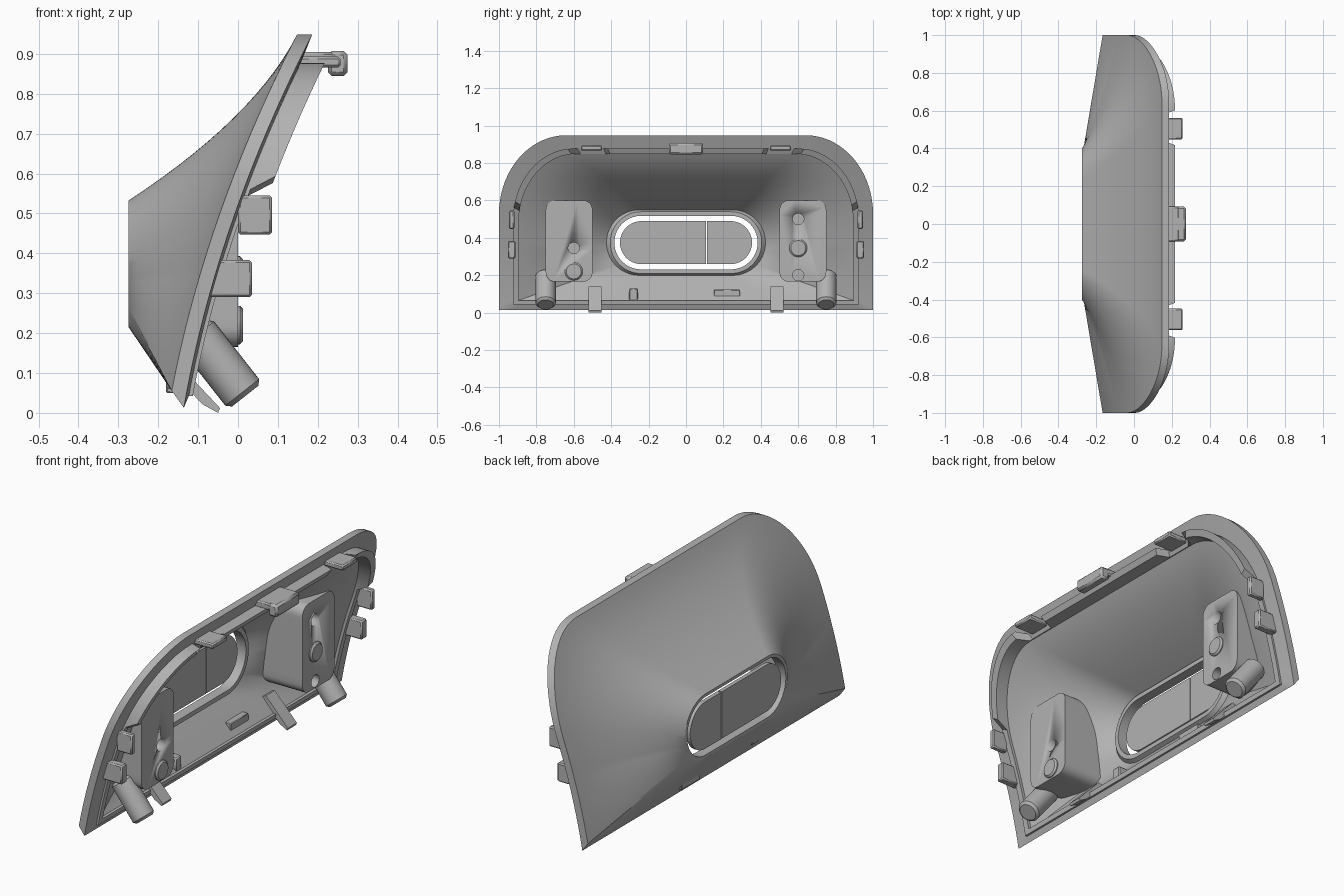
import bpy, bmesh, math
from mathutils import Vector, Matrix
from mathutils.bvhtree import BVHTree

cube = bpy.data.objects.get("Cube")
if cube:
    bpy.data.objects.remove(cube)

grey = bpy.data.materials.new("plain_grey")
grey.use_nodes = True
grey.diffuse_color = (0.45, 0.45, 0.45, 1)
grey.node_tree.nodes["Principled BSDF"].inputs["Base Color"].default_value = (0.45, 0.45, 0.45, 1)

PORT_Z = 0.374
N_FLAT, N_BEND, N_SIDE, N_ARC, N_TOP = 10, 10, 24, 18, 26


def finish(name, bm, bevel=0):
    bmesh.ops.recalc_face_normals(bm, faces=bm.faces)
    mesh = bpy.data.meshes.new(name)
    bm.to_mesh(mesh)
    bm.free()
    mesh.materials.append(grey)
    for p in mesh.polygons:
        p.use_smooth = True
    mesh.set_sharp_from_angle(angle=math.radians(30))
    obj = bpy.data.objects.new(name, mesh)
    bpy.context.scene.collection.objects.link(obj)
    if bevel:
        mod = obj.modifiers.new("bevel", 'BEVEL')
        mod.width, mod.segments = bevel, 1
    return obj


def spread(a, b, n):
    return [a + (b - a) * i / n for i in range(n)]


def mirrored(half):
    return half + [(-y, z) for y, z in half[-2:0:-1]]


def rim(d, bottom):
    """Arched outline inset by d, from bottom centre round and back."""
    w, top = 1 - d, 0.948 - d * 0.95
    a, b = 0.36 - d * 0.5, 0.42 - d * 0.5
    half = [(y, bottom) for y in spread(0, w, N_FLAT + N_BEND)]
    half += [(w, z) for z in spread(bottom, top - b, N_SIDE)]
    half += [(w - a + a * math.cos(t), top - b + b * math.sin(t))
             for t in spread(0, math.pi / 2, N_ARC)]
    half += [(y, top) for y in spread(w - a, 0, N_TOP)] + [(0, top)]
    return mirrored(half)


def stadium(w, r):
    """Pill outline with the same point count as the rim."""
    s = w - r
    half = [(y, PORT_Z - r) for y in spread(0, s, N_FLAT)]
    angles = (spread(-math.pi / 2, -math.pi / 4, N_BEND)
              + spread(-math.pi / 4, 0, N_SIDE) + spread(0, math.pi / 2, N_ARC))
    half += [(s + r * math.cos(t), PORT_Z + r * math.sin(t)) for t in angles]
    half += [(y, PORT_Z + r) for y in spread(s, 0, N_TOP)] + [(0, PORT_Z + r)]
    return mirrored(half)


def lean(z):
    return -0.176 + 0.171 * z + 0.18 * z * z


def ridge(y, z):
    """Height of the inner ridge: tall over the arch, with clip gaps."""
    if z < 0.57:
        return 0.01
    return 0.0 if z > 0.8 and 0.42 < abs(y) < 0.59 else 0.06


def flat(points, x):
    return [Vector((x, y, z)) for y, z in points]


def leaning(points, dx, extra=lambda y, z: 0):
    return [Vector((lean(z) + dx + extra(y, z), y, z)) for y, z in points]


def blend(inner, outer, steps):
    """Rings between two outlines, hollowed at the top and sides."""
    rings = []
    for i in range(1, steps):
        s = i / steps
        ring = []
        for p, q in zip(inner, outer):
            k = 0.5 * min(1, max(0, (q.z - 0.06) / 0.3))
            v = p.lerp(q, s)
            v.x = p.x + (q.x - p.x) * (s + k * s * (1 - s))
            ring.append(v)
        rings.append(ring)
    return rings


# Shell: one closed skin from the port, over the front, round the rim, back inside
front_in = flat(stadium(0.40, 0.158), -0.275)
front_out = leaning(rim(0, 0.055), 0)
back_in = flat(stadium(0.425, 0.175), -0.245)
back_out = leaning(rim(0.105, 0.065), 0.04)
rings = [flat(stadium(0.383, 0.143), -0.225), flat(stadium(0.383, 0.143), -0.275), front_in]
rings += blend(front_in, front_out, 14) + [front_out]
rings += [leaning(rim(0, 0.013), 0.038), leaning(rim(0.075, 0.042), 0.045),
          leaning(rim(0.075, 0.042), 0.045, ridge), leaning(rim(0.105, 0.065), 0.045, ridge), back_out]
rings += blend(back_in, back_out, 14)[::-1]
rings += [back_in, flat(stadium(0.405, 0.165), -0.225)]

bm = bmesh.new()
loops = [[bm.verts.new(v) for v in ring] for ring in rings]
count = len(loops[0])
for a, b in zip(loops, loops[1:] + loops[:1]):
    for i in range(count):
        j = (i + 1) % count
        bm.faces.new((a[i], a[j], b[j], b[i]))
tree = BVHTree.FromBMesh(bm)
finish("shell", bm)


def prism(name, points, x0, x1, bevel=0):
    """Outline in y and z swept along x; x0 may be a list of depths."""
    depths = x0 if isinstance(x0, list) else [x0] * len(points)
    bm = bmesh.new()
    a = [bm.verts.new((d, y, z)) for d, (y, z) in zip(depths, points)]
    b = [bm.verts.new((x1, y, z)) for y, z in points]
    for i in range(len(a)):
        j = (i + 1) % len(a)
        bm.faces.new((a[i], a[j], b[j], b[i]))
    bm.faces.new(a)
    bm.faces.new(b)
    return finish(name, bm, bevel)


def box(name, x, y, z, bevel=0.006):
    y0, y1 = sorted(y)
    return prism(name, [(y0, z[0]), (y1, z[0]), (y1, z[1]), (y0, z[1])], x[0], x[1], bevel)


def rod(name, start, end, r, bevel=0.008):
    start, end = Vector(start), Vector(end)
    axis = end - start
    bm = bmesh.new()
    turn = axis.to_track_quat('Z', 'Y').to_matrix().to_4x4()
    bmesh.ops.create_cone(bm, cap_ends=True, segments=32, radius1=r, radius2=r, depth=axis.length,
                          matrix=Matrix.Translation((start + end) / 2) @ turn)
    obj = finish(name, bm, bevel)
    if bevel:
        obj.modifiers["bevel"].limit_method = 'ANGLE'
    return obj


# Two plates filling the port, with a fine joint
R = 0.115
for name, side, joint in (("wide_plate", -1, 0.107), ("narrow_plate", 1, 0.113)):
    pts = [(side * (0.353 - R + R * math.cos(t)), PORT_Z + R * math.sin(t))
           for t in [math.radians(a) for a in range(-90, 91, 6)]]
    prism(name, pts + [(joint, PORT_Z + R), (joint, PORT_Z - R)], -0.27, -0.25)


# Mounting blocks reaching back to the shell, with drilled holes
def rounded_rect(y0, y1, z0, z1, r):
    corners = [(y1 - r, z0 + r, -90), (y1 - r, z1 - r, 0), (y0 + r, z1 - r, 90), (y0 + r, z0 + r, 180)]
    pts = [(y + r * math.cos(math.radians(a + d)), z + r * math.sin(math.radians(a + d)))
           for y, z, a in corners for d in range(0, 91, 15)]
    out = []
    for p, q in zip(pts, pts[1:] + pts[:1]):
        n = max(1, round(math.dist(p, q) / 0.03))
        out += [(p[0] + (q[0] - p[0]) * i / n, p[1] + (q[1] - p[1]) * i / n) for i in range(n)]
    return out


def drill(obj, y, z):
    cutter = rod("drill_cutter", (-0.06, y, z), (0.05, y, z), 0.03, 0)
    cutter.hide_render = True
    mod = obj.modifiers.new("hole", 'BOOLEAN')
    mod.operation, mod.object, mod.solver = 'DIFFERENCE', cutter, 'EXACT'
    graph = bpy.context.evaluated_depsgraph_get()
    mesh = bpy.data.meshes.new_from_object(obj.evaluated_get(graph))
    obj.modifiers.clear()
    obj.data = mesh
    bpy.data.objects.remove(cutter)


blocks = (("left", 0.5, 0.75, 0.345, (0.5, 0.2)), ("right", -0.75, -0.5, 0.22, (0.345,)))
for name, y0, y1, peg_z, holes in blocks:
    outline = rounded_rect(y0, y1, 0.165, 0.6, 0.05)
    depths = []
    for y, z in outline:
        hit = tree.ray_cast(Vector((0.0, y, z)), Vector((-1, 0, 0)))[0]
        depths.append(hit.x - 0.012 if hit else -0.04)
    block = prism(name + "_block", outline, depths, 0.0)
    mid = 0.6 if y0 > 0 else -0.6
    for z in holes:
        drill(block, mid, z)
    rod(name + "_peg", (-0.02, mid, peg_z), (0.013, mid, peg_z), 0.048)

# Clips, guide posts and fingers, paired left and right
for s, name in ((1, "left"), (-1, "right")):
    rod(name + "_guide_post", (-0.11, s * 0.75, 0.205), (0.018, s * 0.75, 0.042), 0.054, 0.012)
    box(name + "_upper_side_clip", (0.0, 0.085), (s * 0.918, s * 0.947), (0.447, 0.545))
    box(name + "_lower_side_clip", (-0.075, 0.035), (s * 0.912, s * 0.953), (0.29, 0.383))
    box(name + "_top_clip", (0.12, 0.257), (s * 0.448, s * 0.562), (0.866, 0.893))
    bm = bmesh.new()
    profile = [(-0.19, 0.13), (-0.165, 0.14), (-0.045, 0.012), (-0.05, 0.0), (-0.09, 0.022)]
    sides = [[bm.verts.new((x, s * y, z)) for x, z in profile] for y in (0.452, 0.522)]
    for side in sides:
        bm.faces.new(side)
    for i in range(len(profile)):
        j = (i + 1) % len(profile)
        bm.faces.new((sides[0][i], sides[0][j], sides[1][j], sides[1][i]))
    finish(name + "_finger", bm)

box("centre_clip_arm", (0.14, 0.24), (-0.092, 0.092), (0.872, 0.905))
box("centre_clip_hook", (0.225, 0.275), (-0.092, 0.092), (0.845, 0.907), 0.01)
box("sill_rib", (-0.18, -0.125), (-0.305, -0.257), (0.06, 0.13))
box("sill_step", (-0.18, -0.145), (0.15, 0.29), (0.05, 0.122), 0.003)
